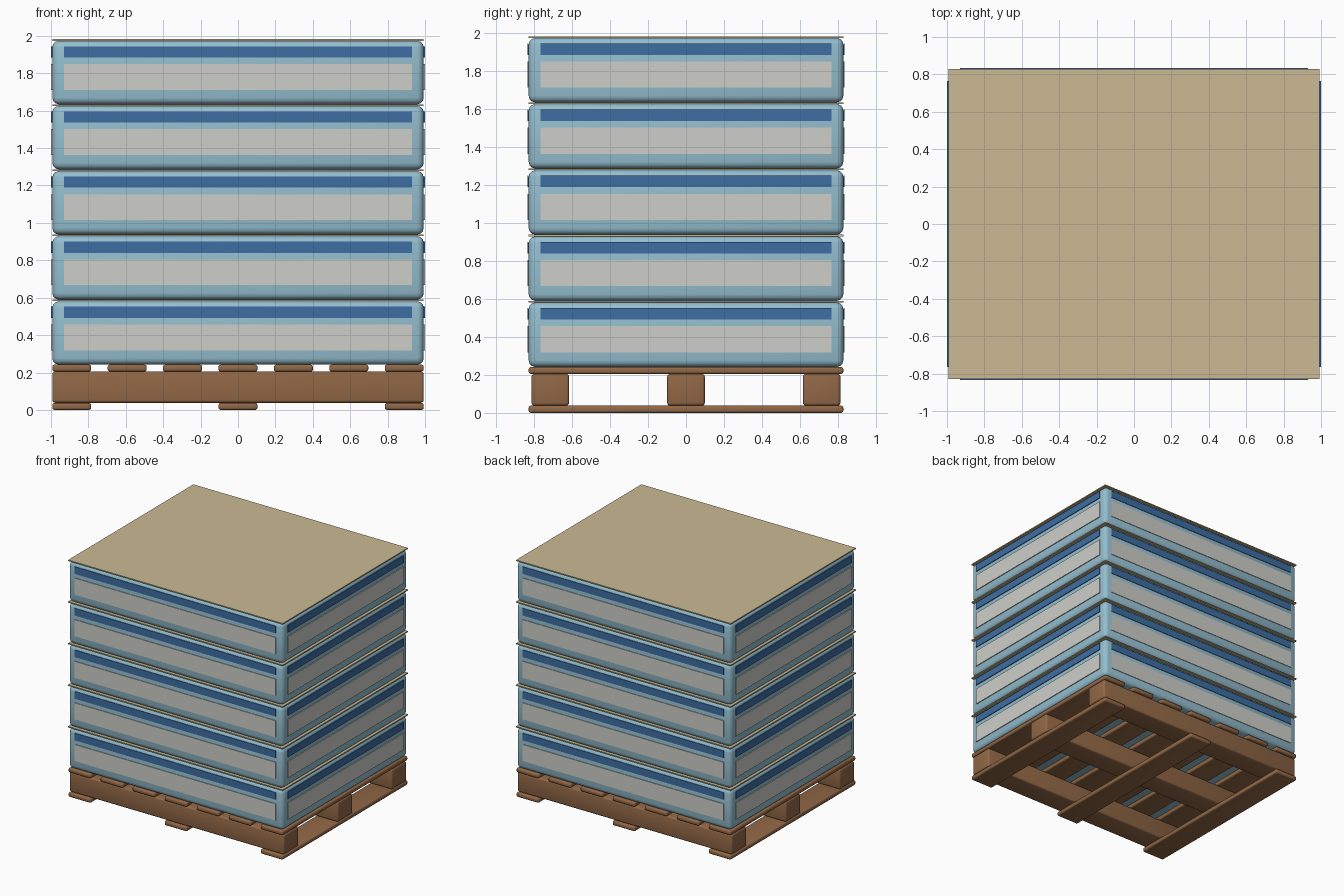
import bpy

cube = bpy.data.objects.get("Cube")
if cube:
    bpy.data.objects.remove(cube, do_unlink=True)


def material(name, srgb):
    linear = [((c / 255 + 0.055) / 1.055) ** 2.4 for c in srgb] + [1]
    mat = bpy.data.materials.new(name)
    mat.use_nodes = True
    mat.diffuse_color = linear
    bsdf = mat.node_tree.nodes["Principled BSDF"]
    bsdf.inputs["Base Color"].default_value = linear
    bsdf.inputs["Roughness"].default_value = 0.8
    return mat


WOOD = material("pallet wood", (146, 104, 70))
SACK = material("pale blue sack", (148, 190, 207))
BAND = material("dark blue band", (62, 110, 164))
LABEL = material("off white label", (206, 206, 202))
CARD = material("tan card", (203, 186, 148))


def box(name, x, y, z, mat, bevel=0):
    """Box spanning the (low, high) pairs, with softly rounded edges."""
    spans = (x, y, z)
    bpy.ops.mesh.primitive_cube_add(size=1, location=[(a + b) / 2 for a, b in spans])
    ob = bpy.context.object
    ob.name = name
    ob.scale = [b - a for a, b in spans]
    bpy.ops.object.transform_apply(location=False, rotation=False, scale=True)
    ob.data.materials.append(mat)
    if bevel:
        mod = ob.modifiers.new("rounded edges", "BEVEL")
        mod.width = bevel
        mod.segments = 3
        mod.harden_normals = False
        bpy.ops.object.shade_smooth()
    return ob


HALF_X, HALF_Y = 0.993, 0.828
BOARD = 0.104
DECK = 0.242
PITCH = 0.348
SHEET = 0.009

# Pallet: bottom boards, runners and deck boards
for i in (-1, 0, 1):
    cx = i * (HALF_X - BOARD)
    box("bottom_board", (cx - BOARD, cx + BOARD), (-HALF_Y, HALF_Y), (0, 0.038), WOOD, 0.012)
    cy = i * 0.714
    box("runner", (-HALF_X, HALF_X), (cy - 0.099, cy + 0.099), (0.038, 0.205), WOOD, 0.015)
for i in range(-3, 4):
    cx = i * (HALF_X - BOARD) / 3
    box("deck_board", (cx - BOARD, cx + BOARD), (-HALF_Y, HALF_Y), (0.205, DECK), WOOD, 0.012)

# Sack layers, each with printed plates on four sides and a card sheet on top
for layer in range(5):
    z = DECK + layer * PITCH
    top = z + PITCH
    box("sack_layer", (-HALF_X, HALF_X), (-HALF_Y, HALF_Y), (z, top - SHEET), SACK, 0.035)
    for name, low, high, mat in (("band", 0.25, 0.31, BAND), ("label", 0.077, 0.215, LABEL)):
        for side in (-1, 1):
            y = sorted((side * HALF_Y, side * (HALF_Y + 0.005)))
            x = sorted((side * HALF_X, side * (HALF_X + 0.007)))
            box(name + "_long", (-0.93, 0.93), y, (z + low, z + high), mat)
            box(name + "_short", x, (-0.765, 0.765), (z + low, z + high), mat)
    box("card_sheet", (-HALF_X, HALF_X), (-HALF_Y, HALF_Y), (top - SHEET, top), CARD)
